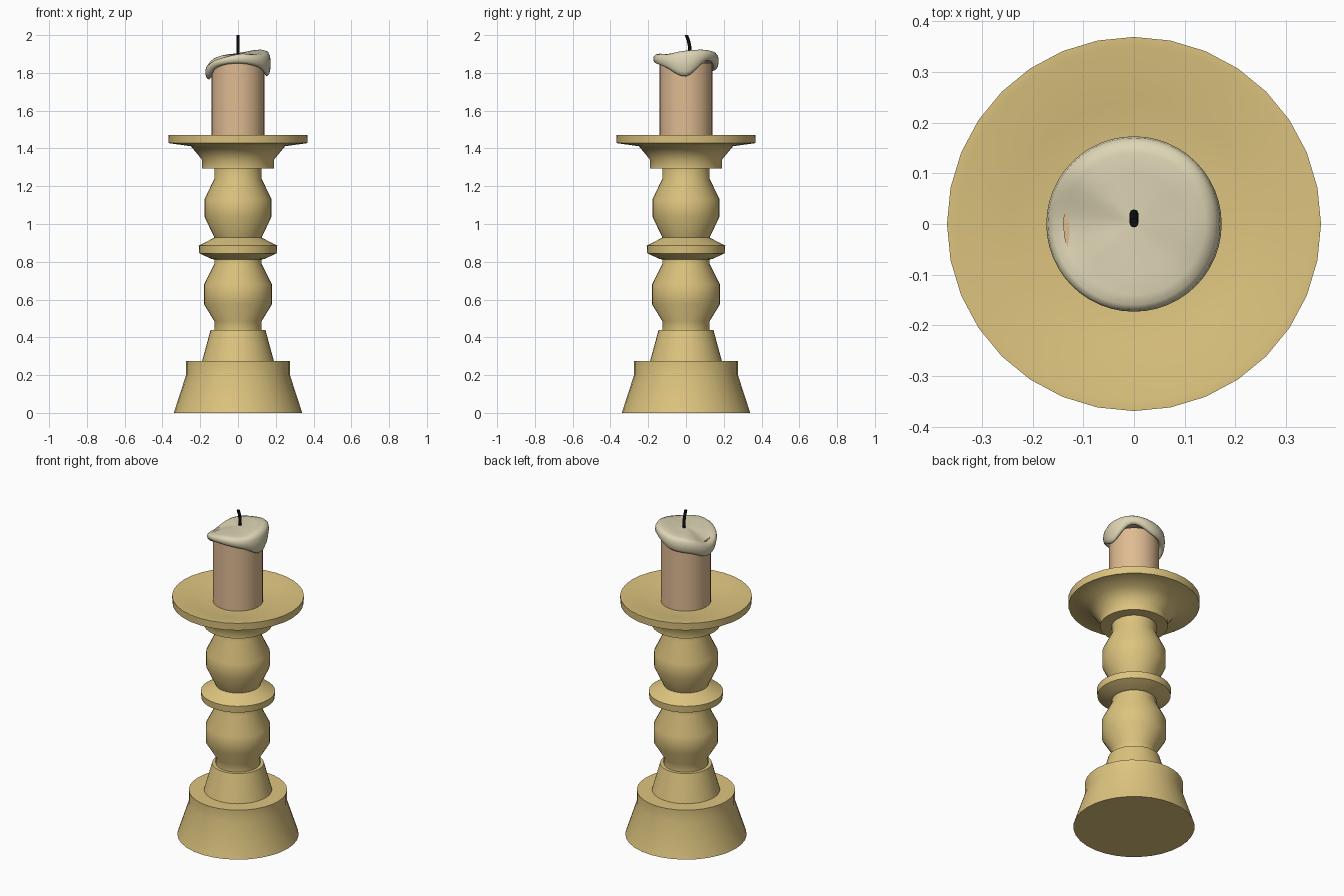
import bpy, bmesh, math

if "Cube" in bpy.data.objects:
    bpy.data.objects.remove(bpy.data.objects["Cube"])

SEG = 32


def material(name, rgb):
    m = bpy.data.materials.new(name)
    m.diffuse_color = (*rgb, 1)
    m.use_nodes = True
    m.node_tree.nodes["Principled BSDF"].inputs["Base Color"].default_value = m.diffuse_color
    return m


brass = material("aged_brass", (0.72, 0.55, 0.21))
tan = material("tan_candle", (0.74, 0.50, 0.29))
cream = material("cream_wax", (0.72, 0.66, 0.46))
black = material("black_wick", (0.004, 0.004, 0.004))


def skin_rings(name, rings, mat, angle):
    """Bridge equal-sized rings of points and cap both ends."""
    bm = bmesh.new()
    loops = [[bm.verts.new(p) for p in ring] for ring in rings]
    n = len(loops[0])
    for a, b in zip(loops, loops[1:]):
        for i in range(n):
            j = (i + 1) % n
            bm.faces.new((a[i], a[j], b[j], b[i]))
    bm.faces.new(loops[0][::-1])
    bm.faces.new(loops[-1])
    bmesh.ops.recalc_face_normals(bm, faces=bm.faces)
    me = bpy.data.meshes.new(name)
    bm.to_mesh(me)
    bm.free()
    me.materials.append(mat)
    ob = bpy.data.objects.new(name, me)
    bpy.context.collection.objects.link(ob)
    bpy.ops.object.select_all(action='DESELECT')
    ob.select_set(True)
    bpy.context.view_layer.objects.active = ob
    bpy.ops.object.shade_smooth_by_angle(angle=math.radians(angle))
    return ob


def circle(r, z, n=SEG, cx=0, cy=0):
    return [(cx + r * math.cos(2 * math.pi * i / n),
             cy + r * math.sin(2 * math.pi * i / n), z) for i in range(n)]


def lathe(name, profile, mat, angle=50):
    return skin_rings(name, [circle(r, z) for r, z in profile], mat, angle)


# Turned holder: foot, cone, two bulbs with a collar between, and drip plate
lathe("holder", [
    (0.34, 0), (0.275, 0.20), (0.275, 0.275),
    (0.19, 0.275), (0.145, 0.44),
    (0.125, 0.44), (0.125, 0.485), (0.18, 0.575), (0.18, 0.68),
    (0.125, 0.79), (0.125, 0.812),
    (0.14, 0.815), (0.205, 0.845), (0.208, 0.885), (0.125, 0.928),
    (0.178, 1.04), (0.178, 1.13), (0.125, 1.24), (0.125, 1.295),
    (0.19, 1.295), (0.19, 1.34), (0.25, 1.412),
    (0.367, 1.428), (0.369, 1.472),
    (0.35, 1.472), (0.24, 1.448), (0.13, 1.44)], brass)

# Candle
lathe("candle", [(0.14, 1.43), (0.14, 1.852)], tan)

# Melted wax cap: top and hem heights at every 45 degrees around
TOP = [1.918, 1.922, 1.905, 1.888, 1.845, 1.872, 1.90, 1.90]
HEM = [1.782, 1.865, 1.82, 1.80, 1.765, 1.83, 1.85, 1.83]


def around(values, t):
    """Smooth periodic interpolation."""
    k = int(t)
    f = t - k
    a, b, c, d = (values[(k + o) % 8] for o in (-1, 0, 1, 2))
    return b + 0.5 * f * (c - a + f * (2 * a - 5 * b + 4 * c - d
                                       + f * (3 * (b - c) + d - a)))


def wax_point(r, f, lift, i, n):
    t = 8 * i / n
    top, hem = around(TOP, t), around(HEM, t)
    z = top + (hem - top) * f + lift
    if r < 0.14 and f == 0:                     # settle toward the middle
        z = 1.90 + (top - 1.90) * (r / 0.14) ** 1.5
    a = 2 * math.pi * i / n
    return (r * math.cos(a), r * math.sin(a), z)


N = 48
sections = [(0.01, 0, 0), (0.05, 0, 0), (0.10, 0, 0), (0.14, 0, 0),
            (0.16, 0.06, 0), (0.17, 0.22, 0), (0.173, 0.5, 0),
            (0.17, 0.8, 0), (0.162, 0.95, 0), (0.152, 1, 0),
            (0.143, 1, 0.01), (0.132, 1, 0.03)]
skin_rings("melted_wax",
           [[wax_point(r, f, l, i, N) for i in range(N)] for r, f, l in sections],
           cream, 80)

# Bent wick
path = [(0.018, 1.88), (0.02, 1.935), (0.014, 1.968), (0.002, 2.0)]
skin_rings("wick", [circle(0.009, z, 8, 0, y) for y, z in path], black, 50)
